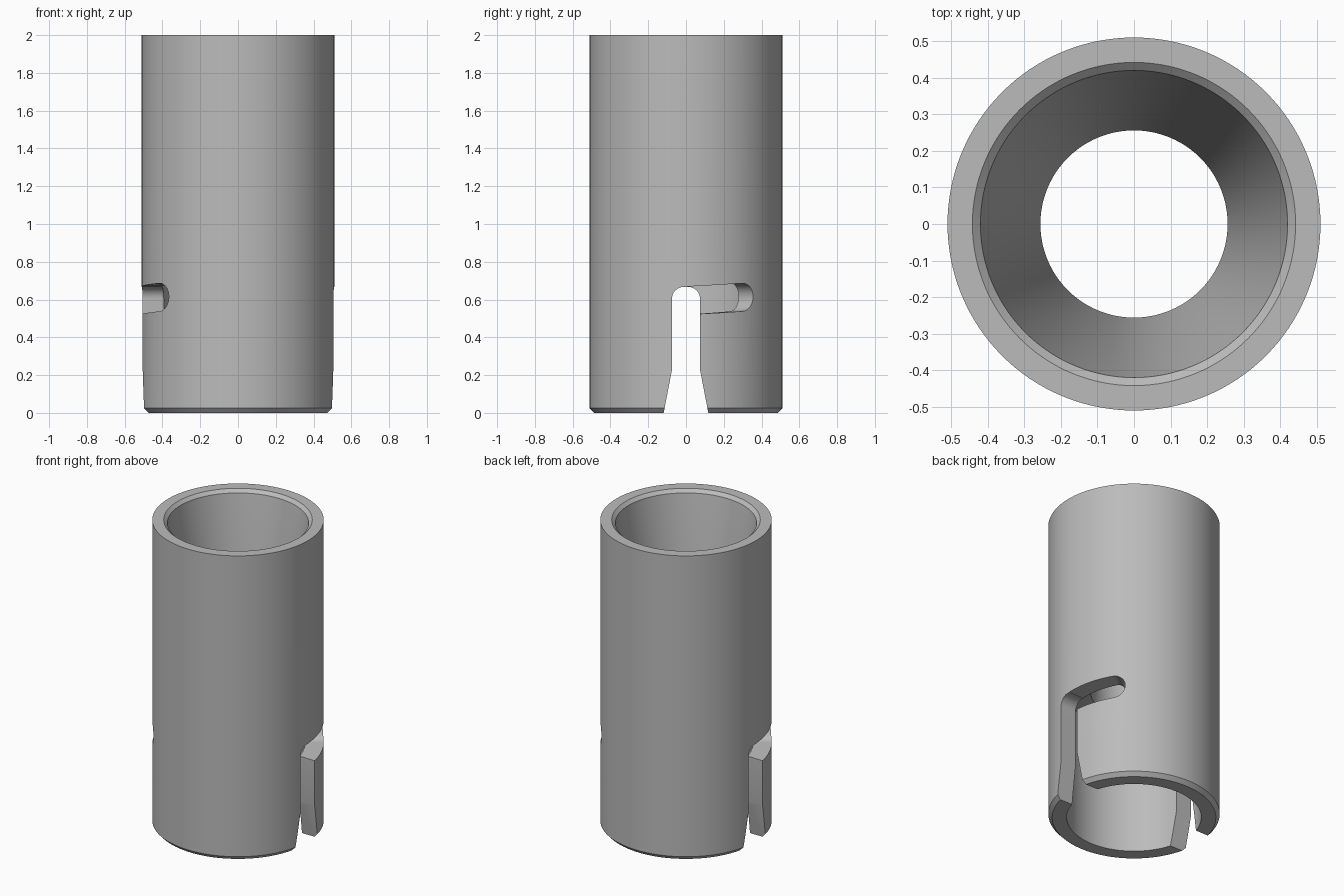
import bpy, bmesh
from math import cos, sin, pi, radians, sqrt

if "Cube" in bpy.data.objects:
    bpy.data.objects.remove(bpy.data.objects["Cube"], do_unlink=True)

SEGMENTS = 128
SLOT_TILT = 0.018      # rise of the locking slot along its length
SLOT_HALF = 0.074      # half width of both slots

steel = bpy.data.materials.new("plain grey")
steel.use_nodes = True
grey = (0.5, 0.5, 0.5, 1)
steel.diffuse_color = grey
steel.node_tree.nodes["Principled BSDF"].inputs["Base Color"].default_value = grey


def make_object(name, bm):
    bmesh.ops.recalc_face_normals(bm, faces=bm.faces)
    mesh = bpy.data.meshes.new(name)
    bm.to_mesh(mesh)
    bm.free()
    mesh.materials.append(steel)
    obj = bpy.data.objects.new(name, mesh)
    bpy.context.collection.objects.link(obj)
    return obj


def loft(name, rings, closed=False):
    """Join equal point rings into a solid, capped unless closed."""
    bm = bmesh.new()
    loops = [[bm.verts.new(p) for p in ring] for ring in rings]
    pairs = list(zip(loops, loops[1:]))
    if closed:
        pairs.append((loops[-1], loops[0]))
    else:
        bm.faces.new(loops[0])
        bm.faces.new(loops[-1])
    for a, b in pairs:
        for i in range(len(a)):
            j = (i + 1) % len(a)
            bm.faces.new((a[i], a[j], b[j], b[i]))
    return make_object(name, bm)


# Tube wall: chamfered ends, tapered upper bore, wider lower bore
profile = [(0.40, 0), (0.487, 0), (0.51, 0.025), (0.51, 2), (0.442, 2),
           (0.42, 1.98), (0.256, 0.95), (0.256, 0.85), (0.40, 0.85)]
rings = []
for s in range(SEGMENTS):
    a = 2 * pi * s / SEGMENTS
    rings.append([(r * cos(a), r * sin(a), z) for r, z in profile])
tube = loft("slotted_tube", rings, closed=True)


# Entry slot outline: flared mouth, straight sides, rounded top corners
def entry_cutter(side):
    half = [(0.122, -0.02), (SLOT_HALF, 0.23)]
    radius, top = 0.062, 0.667
    for k in range(9):
        t = k * pi / 16
        half.append((SLOT_HALF - radius + radius * cos(t), top - radius + radius * sin(t)))
    outline = half + [(-y, z) for y, z in reversed(half)]
    return loft("entry_slot_cutter",
                [[(side * x, side * y, z) for y, z in outline] for x in (0.3, 0.7)])


# Locking slot: a rising radial sweep with a round end
def locking_cutter(side):
    start, centre, cap = radians(1), radians(35.7), radians(8.4)
    steps = [(start + (centre - start) * k / 12, SLOT_HALF) for k in range(13)]
    for k in range(1, 13):
        t = k / 12.3 * pi / 2
        steps.append((centre + cap * sin(t), SLOT_HALF * cos(t)))
    sections = []
    for a, h in steps:
        mid = 0.594 + SLOT_TILT * a / centre
        corners = [(0.3, mid - h), (0.7, mid - h), (0.7, mid + h), (0.3, mid + h)]
        sections.append([(side * r * cos(a), side * r * sin(a), z) for r, z in corners])
    return loft("locking_slot_cutter", sections)


# Cut the pair of slots on opposite sides
bpy.context.view_layer.objects.active = tube
for side in (1, -1):
    for cutter in (entry_cutter(side), locking_cutter(side)):
        cutter.hide_render = True
        mod = tube.modifiers.new("slot", "BOOLEAN")
        mod.operation = "DIFFERENCE"
        mod.solver = "EXACT"
        mod.object = cutter
        bpy.ops.object.modifier_apply(modifier=mod.name)
        bpy.data.objects.remove(cutter, do_unlink=True)

# Smooth walls with crisp edges
bpy.ops.object.select_all(action="DESELECT")
tube.select_set(True)
bpy.ops.object.shade_smooth_by_angle(angle=radians(25))
